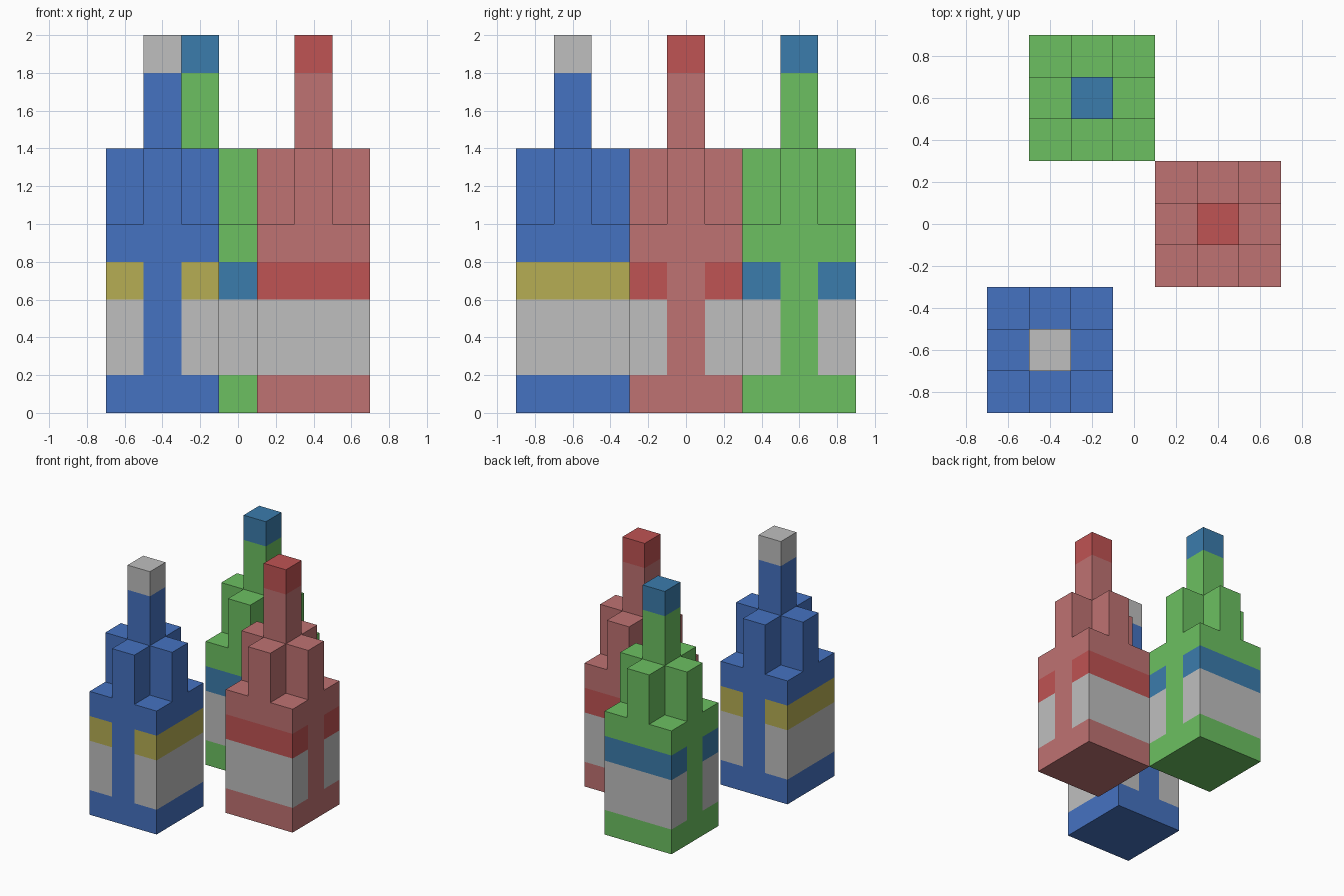
import bpy, bmesh

if "Cube" in bpy.data.objects:
    bpy.data.objects.remove(bpy.data.objects["Cube"], do_unlink=True)


def linear(c):
    c /= 255
    return c / 12.92 if c <= 0.04045 else ((c + 0.055) / 1.055) ** 2.4


def material(name, rgb):
    m = bpy.data.materials.new(name)
    m.use_nodes = True
    col = (*[linear(c) for c in rgb], 1)
    m.diffuse_color = col
    bsdf = next(n for n in m.node_tree.nodes if n.type == 'BSDF_PRINCIPLED')
    bsdf.inputs["Base Color"].default_value = col
    return m


grey = material("light_grey", (191, 191, 191))
blue = material("blue", (69, 114, 193))
green = material("green", (108, 192, 97))
rose = material("rose", (191, 114, 114))
red = material("red", (191, 83, 83))
yellow = material("mustard", (182, 174, 84))
teal = material("teal", (59, 124, 172))


def raise_faces(bm, faces, z):
    """Extrude faces straight up to height z and return the new top faces."""
    geom = bmesh.ops.extrude_face_region(bm, geom=faces)["geom"]
    for v in geom:
        if isinstance(v, bmesh.types.BMVert):
            v.co.z = z
    return [f for f in geom if isinstance(f, bmesh.types.BMFace)]


def tower(name, x, y, body, band, tip, strip_axis):
    """Stepped tower; strip_axis is the axis whose two walls carry a plain strip."""
    bm = bmesh.new()
    bmesh.ops.create_grid(bm, x_segments=3, y_segments=3, size=0.3)
    top = bm.faces[:]
    # square base, cut at the band heights
    for z in (0.2, 0.6, 0.8, 1.0):
        top = raise_faces(bm, top, z)
    # cross-shaped shoulders
    cross = [f for f in top
             if min(abs(c) for c in f.calc_center_median().xy) < 0.05]
    top = raise_faces(bm, cross, 1.4)
    # central spire with a coloured tip
    spire = [f for f in top if f.calc_center_median().xy.length < 0.05]
    for z in (1.8, 2.0):
        spire = raise_faces(bm, spire, z)
    bmesh.ops.recalc_face_normals(bm, faces=bm.faces[:])

    # colours by height, leaving the middle strip in the body colour
    for f in bm.faces:
        c, n = f.calc_center_median(), f.normal
        strip = abs(n[strip_axis]) > 0.5 and abs(c[1 - strip_axis]) < 0.05
        if c.z > 1.8:
            f.material_index = 3
        elif abs(n.z) < 0.5 and 0.2 < c.z < 0.8 and not strip:
            f.material_index = 1 if c.z < 0.6 else 2

    mesh = bpy.data.meshes.new(name)
    bm.to_mesh(mesh)
    bm.free()
    for m in (body, grey, band, tip):
        mesh.materials.append(m)
    ob = bpy.data.objects.new(name, mesh)
    ob.location = (x, y, 0)
    bpy.context.collection.objects.link(ob)


tower("blue_tower", -0.4, -0.6, blue, yellow, grey, 1)
tower("rose_tower", 0.4, 0.0, rose, red, red, 0)
tower("green_tower", -0.2, 0.6, green, teal, teal, 0)
